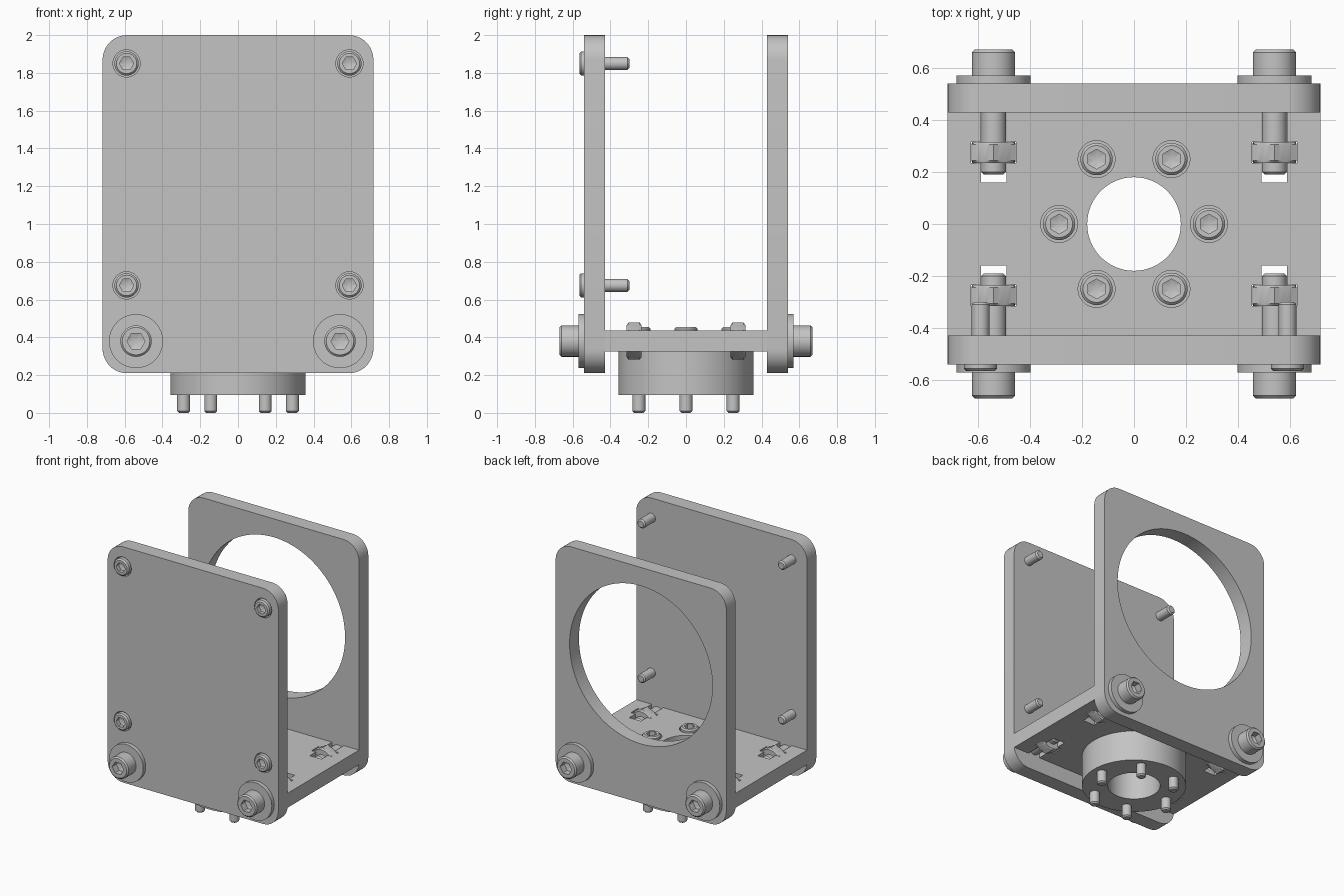
import bpy, bmesh, math
from mathutils import Vector, Matrix

if "Cube" in bpy.data.objects:
    bpy.data.objects.remove(bpy.data.objects["Cube"], do_unlink=True)

grey = bpy.data.materials.new("plain grey")
grey.use_nodes = True
grey.diffuse_color = (0.55, 0.55, 0.55, 1)
grey.node_tree.nodes["Principled BSDF"].inputs["Base Color"].default_value = (0.55, 0.55, 0.55, 1)


def finish(name, bm):
    bmesh.ops.remove_doubles(bm, verts=bm.verts, dist=1e-5)
    bmesh.ops.recalc_face_normals(bm, faces=bm.faces)
    mesh = bpy.data.meshes.new(name)
    bm.to_mesh(mesh)
    bm.free()
    mesh.materials.append(grey)
    ob = bpy.data.objects.new(name, mesh)
    bpy.context.collection.objects.link(ob)
    return ob


def loft(name, rings, loc=(0, 0, 0), axis=(0, 0, 1), seg=36, closed=False):
    """Rings are (radius, height) or (corner radius, height, phase) for a hexagon."""
    bm = bmesh.new()
    turn = Vector(axis).to_track_quat('Z', 'Y') if axis[1] else Matrix.Identity(3)
    loops = []
    for r, h, *phase in rings:
        loop = []
        for i in range(seg):
            a = 360 * i / seg
            k = r
            if phase:
                k = r * math.cos(math.pi / 6) / math.cos(math.radians((a - phase[0]) % 60 - 30))
            p = Vector((k * math.cos(math.radians(a)), k * math.sin(math.radians(a)), h))
            loop.append(bm.verts.new(turn @ p + Vector(loc)))
        loops.append(loop)
    pairs = list(zip(loops, loops[1:])) + ([(loops[-1], loops[0])] if closed else [])
    for a, b in pairs:
        for i in range(seg):
            j = (i + 1) % seg
            bm.faces.new((a[i], a[j], b[j], b[i]))
    return finish(name, bm)


def box(name, size, loc):
    bm = bmesh.new()
    bmesh.ops.create_cube(bm, size=1, matrix=Matrix.Translation(loc) @ Matrix.Diagonal((*size, 1)))
    return finish(name, bm)


def cylinder(name, r, length, loc, axis=(0, 0, 1), seg=36):
    h = length / 2
    return loft(name, [(0, -h), (r, -h), (r, h), (0, h)], loc, axis, seg)


def cut(target, cutter):
    cutter.hide_render = True
    mod = target.modifiers.new("cut", 'BOOLEAN')
    mod.object, mod.operation, mod.solver = cutter, 'DIFFERENCE', 'EXACT'
    bpy.context.view_layer.objects.active = target
    bpy.ops.object.modifier_apply(modifier=mod.name)
    bpy.data.objects.remove(cutter, do_unlink=True)


def side_plate(name, y0, y1, half=0.717, bottom=0.21, top=2.0, r=0.13):
    bm = bmesh.new()
    corners = [(half - r, top - r), (r - half, top - r), (r - half, bottom + r), (half - r, bottom + r)]
    verts = []
    for q, (cx, cz) in enumerate(corners):
        for i in range(10):
            a = math.pi / 2 * (q + i / 9)
            verts.append(bm.verts.new((cx + r * math.cos(a), y0, cz + r * math.sin(a))))
    face = bm.faces.new(verts)
    ext = bmesh.ops.extrude_face_region(bm, geom=[face], use_keep_orig=True)
    bmesh.ops.translate(bm, vec=(0, y1 - y0, 0),
                        verts=[v for v in ext["geom"] if isinstance(v, bmesh.types.BMVert)])
    return finish(name, bm)


def screw(name, loc, axis, shaft_r, length, head_r, head_h, socket_r, phase=0):
    """Socket screw, seated at loc with its head along axis."""
    c = 0.01
    loft(name, [(0, -length), (shaft_r - c, -length), (shaft_r, c - length), (shaft_r, 0),
                (head_r, 0), (head_r, head_h - c), (head_r - c, head_h),
                (socket_r, head_h, phase), (socket_r, head_h * 0.5, phase),
                (0, head_h * 0.5 - socket_r * 0.35)], loc, axis)


# Upright plates
front_plate = side_plate("front_plate", -0.54, -0.428)
back_plate = side_plate("back_plate", 0.428, 0.54)
cut(back_plate, cylinder("round_opening", 0.6, 0.4, (0, 0.48, 1.26), (0, 1, 0), 96))

# Floor plate with round hole
floor_plate = box("floor_plate", (1.434, 0.858, 0.11), (0, 0, 0.38))
cut(floor_plate, cylinder("floor_hole", 0.18, 0.5, (0, 0, 0.38), seg=72))

# T-slots, clamping bolts, washers and nuts
for sx in (-1, 1):
    for sy in (-1, 1):
        x, d = sx * 0.54, (0, sy, 0)
        cut(floor_plate, box("slot", (0.098, 0.29, 0.3), (x, sy * 0.305, 0.38)))
        cut(floor_plate, box("nut_slot", (0.172, 0.082, 0.3), (x, sy * 0.275, 0.38)))
        screw("clamp_bolt", (x, sy * 0.57, 0.38), d, 0.048, 0.38, 0.083, 0.1, 0.048)
        loft("washer", [(0.049, 0), (0.143, 0), (0.143, 0.03), (0.049, 0.03)],
             (x, sy * 0.54, 0.38), d, closed=True, seg=48)
        loft("hex_nut", [(0, -0.04), (0.083, -0.04), (0.0975, -0.03, 30),
                         (0.0975, 0.03, 30), (0.083, 0.04), (0, 0.04)],
             (x, sy * 0.275, 0.38), d)

# Screws in counterbores on the front plate
for x in (-0.59, 0.59):
    for z in (0.675, 1.85):
        cut(front_plate, cylinder("counterbore", 0.072, 0.1, (x, -0.555, z), (0, -1, 0)))
        screw("front_screw", (x, -0.505, z), (0, -1, 0), 0.034, 0.205, 0.064, 0.06, 0.038)

# Ring of screws through floor and spacer
for i in range(6):
    a = math.radians(60 * i)
    x, y = 0.288 * math.cos(a), 0.288 * math.sin(a)
    cut(floor_plate, cylinder("counterbore", 0.071, 0.1, (x, y, 0.445)))
    screw("floor_screw", (x, y, 0.395), (0, 0, 1), 0.034, 0.395, 0.062, 0.06, 0.038, 30)

# Spacer ring under the floor
loft("spacer_ring", [(0.18, 0.095), (0.358, 0.095), (0.358, 0.325), (0.18, 0.325)],
     seg=72, closed=True)

# Smooth round surfaces, keep edges sharp
bpy.ops.object.select_all(action='DESELECT')
for ob in bpy.context.collection.objects:
    if ob.type == 'MESH' and grey.name in ob.data.materials:
        ob.select_set(True)
        bpy.context.view_layer.objects.active = ob
bpy.ops.object.shade_smooth_by_angle(angle=math.radians(25))
